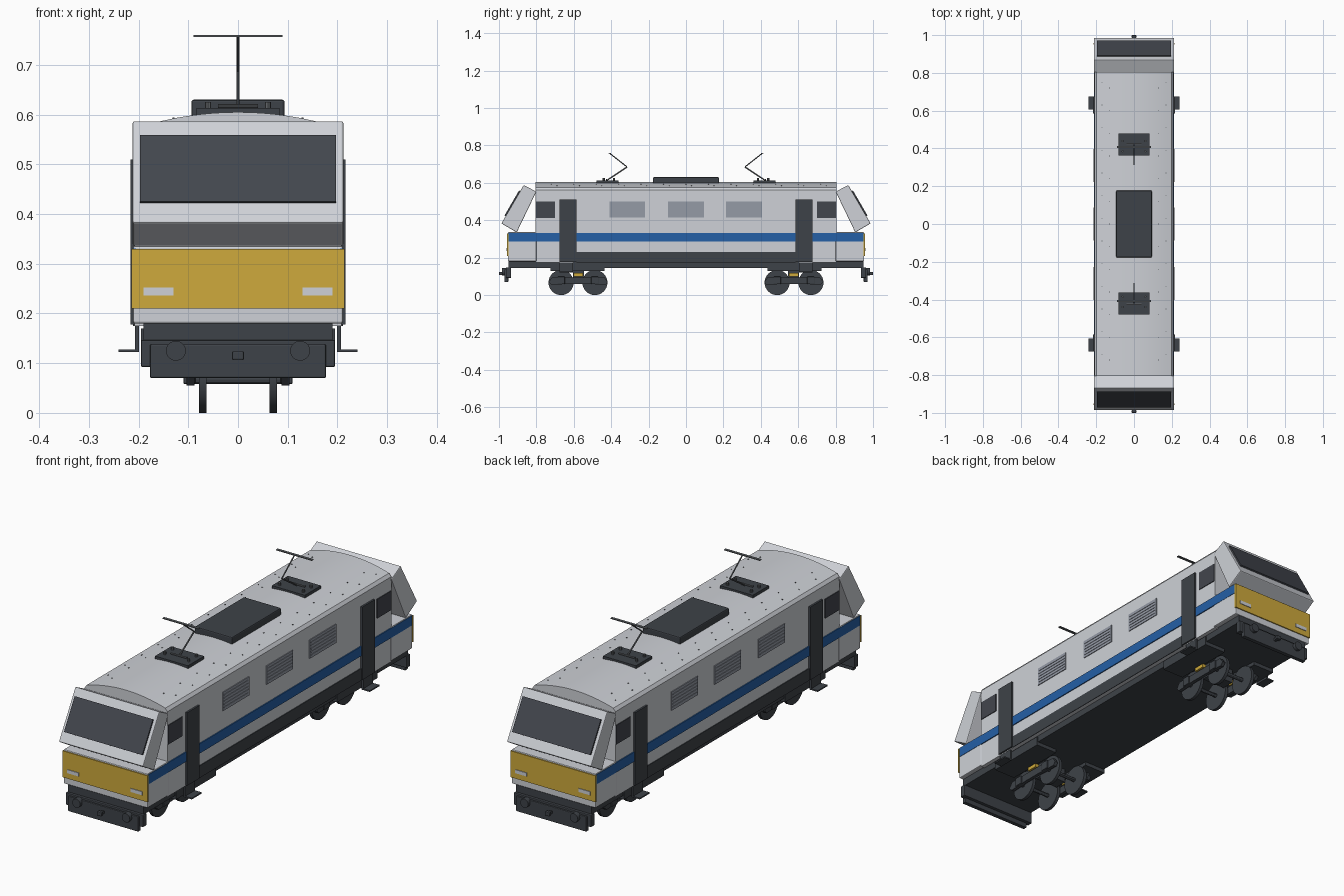
import bpy, bmesh
from math import pi
from mathutils import Vector

cube = bpy.data.objects.get("Cube")
if cube:
    bpy.data.objects.remove(cube, do_unlink=True)


def material(name, r, g, b):
    m = bpy.data.materials.new(name)
    m.use_nodes = True
    m.diffuse_color = (r, g, b, 1)
    m.node_tree.nodes["Principled BSDF"].inputs["Base Color"].default_value = (r, g, b, 1)
    return m


WHITE = material("body light grey", 0.62, 0.64, 0.68)
DARK = material("charcoal", 0.048, 0.055, 0.065)
GLASS = material("dark glass", 0.055, 0.061, 0.075)
BLUE = material("stripe blue", 0.018, 0.115, 0.38)
YELLOW = material("warning yellow", 0.62, 0.40, 0.045)
GRILLE = material("grille grey", 0.30, 0.325, 0.38)
STEEL = material("steel grey", 0.12, 0.13, 0.14)


def finish(name, bm, mat, bevel=0, smooth=False):
    bmesh.ops.recalc_face_normals(bm, faces=bm.faces)
    mesh = bpy.data.meshes.new(name)
    bm.to_mesh(mesh)
    bm.free()
    mesh.materials.append(mat)
    ob = bpy.data.objects.new(name, mesh)
    bpy.context.collection.objects.link(ob)
    if bevel:
        mod = ob.modifiers.new("edge", "BEVEL")
        mod.width, mod.segments = bevel, 2
    if smooth:
        bpy.ops.object.select_all(action="DESELECT")
        ob.select_set(True)
        bpy.context.view_layer.objects.active = ob
        bpy.ops.object.shade_smooth_by_angle()
    return ob


def box(name, x, y, z, mat, bevel=0):
    """Box from three (low, high) ranges."""
    bm = bmesh.new()
    bmesh.ops.create_cube(bm, size=1)
    for v in bm.verts:
        v.co = [(a + b) / 2 + c * abs(b - a) for (a, b), c in zip((x, y, z), v.co)]
    return finish(name, bm, mat, bevel)


def prism(name, points, axis, lo, hi, mat, bevel=0, smooth=False):
    """Extrude a profile along x (points are y, z) or along y (points are x, z)."""
    bm = bmesh.new()
    place = (lambda p, t: (t, p[0], p[1])) if axis == "x" else (lambda p, t: (p[0], t, p[1]))
    face = bm.faces.new([bm.verts.new(place(p, lo)) for p in points])
    new = bmesh.ops.extrude_face_region(bm, geom=[face])["geom"]
    shift = Vector(place((0, 0), hi - lo))
    bmesh.ops.translate(bm, vec=shift, verts=[g for g in new if isinstance(g, bmesh.types.BMVert)])
    return finish(name, bm, mat, bevel, smooth)


def rod(name, a, b, radius, mat, sides=8):
    a, b = Vector(a), Vector(b)
    bm = bmesh.new()
    bmesh.ops.create_cone(bm, cap_ends=True, segments=sides, radius1=radius,
                          radius2=radius, depth=(b - a).length)
    turn = (b - a).to_track_quat("Z", "Y").to_matrix()
    bmesh.ops.transform(bm, matrix=turn.to_4x4(), verts=bm.verts)
    bmesh.ops.translate(bm, vec=(a + b) / 2, verts=bm.verts)
    return finish(name, bm, mat, smooth=True)


def roof_z(x):
    return 0.605 - 0.75 * x * x


# Main body with arched roof
W = 0.208
arch = [(W * t / 8 * 0.95, roof_z(W * t / 8 * 0.95)) for t in range(8, -9, -1)]
prism("body", [(-W, 0.175), (W, 0.175), (W, 0.562)] + arch + [(-W, 0.562)],
      "y", -0.805, 0.805, WHITE, smooth=True)
box("underframe", (-0.19, 0.19), (-0.95, 0.95), (0.145, 0.18), DARK)

# Roof equipment box and rivet rows
box("roof_equipment", (-0.094, 0.094), (-0.177, 0.177), (0.595, 0.63), DARK, 0.005)
for i in range(-6, 7):
    for x in (-0.17, -0.13, 0.13, 0.17):
        y = i * 0.12 + (0.03 if abs(x) > 0.15 else 0)
        if abs(y) < 0.78:
            box("roof_rivet", (x - 0.002, x + 0.002), (y - 0.002, y + 0.002),
                (roof_z(x) - 0.004, roof_z(x) + 0.002), STEEL)

# Body side details
for s in (1, -1):
    def side(name, y, z, out, mat):
        box(name, sorted((s * (W - 0.003), s * out)), y, z, mat)

    side("blue_stripe", (-0.952, 0.952), (0.287, 0.331), 0.2125, BLUE)
    side("lower_side_band", (-0.585, 0.585), (0.175, 0.23), 0.2115, DARK)
    for y in (-0.315, 0, 0.31):
        side("side_grille", (y - 0.095, y + 0.095), (0.415, 0.5), 0.2115, GRILLE)
        for k in range(1, 6):
            z = 0.415 + k * 0.0142
            side("grille_slat", (y - 0.088, y + 0.088), (z - 0.002, z + 0.002), 0.2135, GRILLE)
    for e in (1, -1):
        side("side_door", sorted((e * 0.585, e * 0.675)), (0.178, 0.51), 0.2165, DARK)
        side("cab_side_window", sorted((e * 0.70, e * 0.803)), (0.413, 0.5), 0.2115, GLASS)
        # Boarding step
        y = sorted((e * 0.605, e * 0.675))
        box("step_hanger", sorted((s * 0.199, s * 0.207)), y, (0.122, 0.178), DARK)
        box("step_plate", sorted((s * 0.199, s * 0.24)), y, (0.122, 0.128), DARK)

for e in (1, -1):
    def span(a, b):
        return sorted((e * a, e * b))

    # Lower cab, painted end and headlights
    box("lower_cab", (-0.211, 0.211), span(0.80, 0.952), (0.18, 0.336), WHITE, 0.004)
    box("yellow_end_panel", (-0.2145, 0.2145), span(0.949, 0.957), (0.21, 0.33), YELLOW)
    for s in (1, -1):
        box("headlight", sorted((s * 0.13, s * 0.19)), span(0.955, 0.96), (0.236, 0.252), WHITE)

    # Raked cab front and windscreen
    prism("cab_front", [(e * y, z) for y, z in
          ((0.80, 0.553), (0.868, 0.588), (0.987, 0.383), (0.905, 0.335))],
          "x", -0.212, 0.212, WHITE, 0.004)
    low, high = Vector((0.987, 0.383)), Vector((0.868, 0.588))
    out = Vector((0.86, 0.5)) * 0.007
    a, b = low.lerp(high, 0.19), low.lerp(high, 0.84)
    prism("windscreen", [(e * p.x, p.y) for p in (a, b, b + out, a + out)],
          "x", -0.197, 0.197, GLASS)

    # Buffer beam, snow plough, buffers and coupler
    box("buffer_beam", (-0.195, 0.195), span(0.935, 0.962), (0.092, 0.147), DARK, 0.003)
    box("snow_plough", (-0.177, 0.177), span(0.95, 0.97), (0.07, 0.138), DARK, 0.003)
    for s in (1, -1):
        rod("buffer", (s * 0.125, e * 0.96, 0.125), (s * 0.125, e * 0.985, 0.125), 0.02, DARK, 20)
    box("coupler_bar", (-0.006, 0.006), span(0.96, 0.992), (0.108, 0.12), DARK)
    box("coupler_hook", (-0.012, 0.012), span(0.984, 1.0), (0.106, 0.124), DARK, 0.003)

    # Pantograph
    box("pantograph_base", (-0.083, 0.083), span(0.362, 0.478), (0.595, 0.613), DARK)
    for s in (1, -1):
        for y in (0.385, 0.44):
            rod("insulator", (s * 0.06, e * y, 0.61), (s * 0.06, e * y, 0.625), 0.006, STEEL)
    base, knee, top = (0, e * 0.425, 0.612), (0, e * 0.315, 0.685), (0, e * 0.408, 0.758)
    rod("pantograph_lower_arm", base, knee, 0.0035, STEEL)
    rod("pantograph_upper_arm", knee, top, 0.003, STEEL)
    box("pantograph_head", (-0.09, 0.09), span(0.402, 0.414), (0.756, 0.76), STEEL)
    rod("pantograph_pivot", (-0.04, e * 0.425, 0.617), (0.04, e * 0.425, 0.617), 0.004, STEEL)

    # Bogie: frame, wheels, axles and springs
    box("bogie_bolster", (-0.06, 0.06), span(0.545, 0.605), (0.08, 0.15), DARK)
    for s in (1, -1):
        x = sorted((s * 0.088, s * 0.104))
        box("bogie_mount", sorted((s * 0.085, s * 0.195)), span(0.435, 0.725), (0.128, 0.17), DARK)
        prism("bogie_side_frame", [(e * y, z) for y, z in
              ((0.42, 0.07), (0.435, 0.095), (0.715, 0.095), (0.735, 0.07),
               (0.72, 0.055), (0.62, 0.06), (0.53, 0.06), (0.43, 0.055))],
              "x", x[0], x[1], DARK)
        box("bogie_spring", sorted((s * 0.088, s * 0.108)), span(0.55, 0.602), (0.1, 0.117), YELLOW)
        for y in (0.487, 0.668):
            rod("wheel", (s * 0.063, e * y, 0.067), (s * 0.078, e * y, 0.067), 0.067, DARK, 32)
            box("axle_box", sorted((s * 0.086, s * 0.11)), span(y - 0.02, y + 0.02),
                (0.058, 0.098), DARK, 0.003)
    for y in (0.487, 0.668):
        rod("axle", (-0.1, e * y, 0.067), (0.1, e * y, 0.067), 0.009, DARK, 12)
